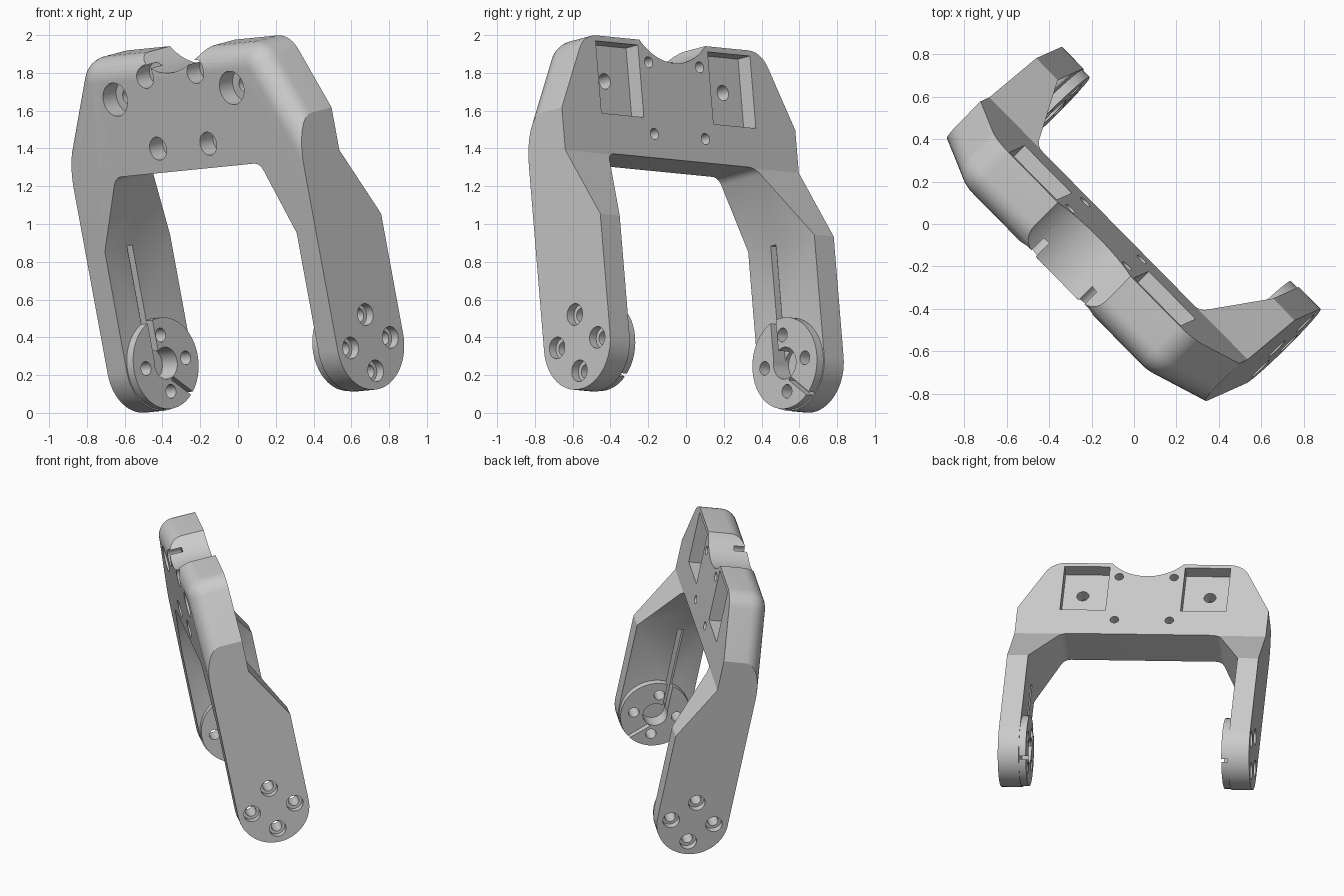
import bpy, bmesh, math
from mathutils import Vector, Matrix

if "Cube" in bpy.data.objects:
    bpy.data.objects.remove(bpy.data.objects["Cube"])

grey = bpy.data.materials.new("plain grey")
grey.use_nodes = True
COLOUR = (0.6, 0.6, 0.6, 1)
grey.diffuse_color = COLOUR
grey.node_tree.nodes["Principled BSDF"].inputs["Base Color"].default_value = COLOUR


def prism(name, pts, axis, lo, hi):
    """Extrude a closed profile along x (points are y, z) or y (points are x, z)."""
    def place(p, d):
        return (d, p[0], p[1]) if axis == "x" else (p[0], d, p[1])
    bm = bmesh.new()
    face = bm.faces.new([bm.verts.new(place(p, lo)) for p in pts])
    moved = bmesh.ops.extrude_face_region(bm, geom=[face], use_keep_orig=True)["geom"]
    shift = Vector((hi - lo, 0, 0)) if axis == "x" else Vector((0, hi - lo, 0))
    bmesh.ops.translate(bm, vec=shift, verts=[v for v in moved if isinstance(v, bmesh.types.BMVert)])
    bmesh.ops.recalc_face_normals(bm, faces=bm.faces)
    mesh = bpy.data.meshes.new(name)
    bm.to_mesh(mesh)
    bm.free()
    mesh.materials.append(grey)
    ob = bpy.data.objects.new(name, mesh)
    bpy.context.collection.objects.link(ob)
    return ob


def arc(cx, cz, r, start, end, n):
    angles = [math.radians(start + (end - start) * i / n) for i in range(n + 1)]
    return [(cx + r * math.cos(a), cz + r * math.sin(a)) for a in angles]


def circle(cx, cz, r, n=32):
    return arc(cx, cz, r, 0, 360, n)[:-1]


def rounded(before, corner, after, r, n=6):
    """Points of a fillet of radius r at a profile corner."""
    p = Vector(corner)
    a, b = (Vector(before) - p).normalized(), (Vector(after) - p).normalized()
    half = a.angle(b) / 2
    centre = p + (a + b).normalized() * r / math.sin(half)
    s = (p + a * r / math.tan(half) - centre).normalized()
    e = (p + b * r / math.tan(half) - centre).normalized()
    return [tuple(centre + s.lerp(e, i / n).normalized() * r) for i in range(n + 1)]


def combine(target, tool, operation="DIFFERENCE"):
    mod = target.modifiers.new("combine", "BOOLEAN")
    mod.operation, mod.object, mod.solver = operation, tool, "EXACT"
    bpy.context.view_layer.objects.active = target
    bpy.ops.object.modifier_apply(modifier=mod.name)
    bpy.data.objects.remove(tool)


# Main dimensions in the bracket's own frame: x across, y to the back, z up
HALF, INNER, BOSS = 0.87, 0.725, 0.677
FRONT, BACK, TIP = -0.10, 0.18, 0.40
TOP, SHOULDER, BEND, UNDER = 1.96, 1.55, 0.935, 1.325
PIVOT_Y, PIVOT_Z, END_R = 0.15, 0.285, 0.25

# Arch outline, right half then mirrored
shoulder, top, middle = (HALF, SHOULDER), (0.66, TOP), (0, TOP)
half = rounded((0, UNDER), (0.545, UNDER), (INNER, BEND), 0.07)
half += [(INNER, BEND), (INNER, -0.1), (HALF, -0.1), shoulder]
half += rounded(shoulder, top, middle, 0.15)
outline = half + [(-x, z) for x, z in reversed(half)]
bracket = prism("bracket", outline, "y", FRONT, 0.6)

# Soft fillet along the upper front edge
bm = bmesh.new()
bm.from_mesh(bracket.data)
edges = [e for e in bm.edges
         if all(abs(v.co.y - FRONT) < 1e-4 and v.co.z > SHOULDER - 0.01 for v in e.verts)]
bmesh.ops.bevel(bm, geom=edges, offset=0.12, segments=8, profile=0.5,
                affect="EDGES", clamp_overlap=False)
bm.to_mesh(bracket.data)
bm.free()

# Side profile: rounded arm ends, arms sloping into the thinner plate
side = [(-0.3, 2.2), (-0.3, PIVOT_Z)]
side += arc(PIVOT_Y, PIVOT_Z, END_R, 180, 360, 32)
side += [(TIP, BEND), (BACK, 1.32), (BACK, 2.2)]
combine(bracket, prism("side_profile", side, "x", -1.2, 1.2), "INTERSECT")

# Curved dip in the top
combine(bracket, prism("top_dip", circle(0, 2.18, 0.33, 64), "y", -0.5, 0.5))


def box(name, s, x0, x1, pts):
    return prism(name, pts, "x", s * x0, s * x1)


for s in (1, -1):
    # Round boss on the inside of the arm
    combine(bracket, box("boss", s, BOSS, 0.80, circle(PIVOT_Y, PIVOT_Z, 0.243, 48)), "UNION")
    combine(bracket, box("axle_hole", s, 0.5, 0.79, circle(PIVOT_Y, PIVOT_Z, 0.085)))

    # Four through holes with countersunk outer ends
    for dy, dz in ((0.152, 0), (-0.152, 0), (0, 0.152), (0, -0.152)):
        y, z = PIVOT_Y + dy, PIVOT_Z + dz
        combine(bracket, box("screw_hole", s, 0.5, 1.0, circle(y, z, 0.037, 20)))
        combine(bracket, box("screw_seat", s, 0.82, 1.0, circle(y, z, 0.058, 24)))

    # Cable slot down the inside of the arm and a slanted groove below the axle
    slot = [(0.07, 0.30), (0.11, 0.30), (0.11, BEND), (0.07, BEND)]
    combine(bracket, box("cable_slot", s, 0.5, 0.765, slot))
    groove = [(0.17, 0.19), (0.36, 0.03), (0.375, 0.045), (0.185, 0.207)]
    combine(bracket, box("slanted_groove", s, 0.5, 0.722, groove))

    # Pockets in the back of the plate, each with a stepped hole
    pocket = [(s * x, z) for x, z in ((0.26, 1.54), (0.575, 1.54), (0.575, 1.93), (0.26, 1.93))]
    combine(bracket, prism("pocket", pocket, "y", 0.09, 0.5))
    for x, z, wide, narrow in ((0.44, 1.738, 0.09, 0.042),
                               (0.19, 1.842, 0.062, 0.03),
                               (0.19, 1.455, 0.062, 0.03)):
        combine(bracket, prism("plate_seat", circle(s * x, z, wide), "y", -0.5, 0.0))
        combine(bracket, prism("plate_hole", circle(s * x, z, narrow, 20), "y", -0.5, 0.5))

# Smooth curved faces, keep edges sharp
bpy.ops.object.select_all(action="DESELECT")
bracket.select_set(True)
bpy.context.view_layer.objects.active = bracket
bpy.ops.object.shade_smooth_by_angle(angle=math.radians(25))

# Lean and turn the bracket into its resting pose
across = Vector((0.70, -0.71, 0.07)).normalized()
up = Vector((-0.18, -0.08, 0.98))
up = (up - across * up.dot(across)).normalized()
back = up.cross(across)
pose = Matrix((across, back, up)).transposed().to_4x4()
pose.translation = across * 0.057
bracket.matrix_world = pose
